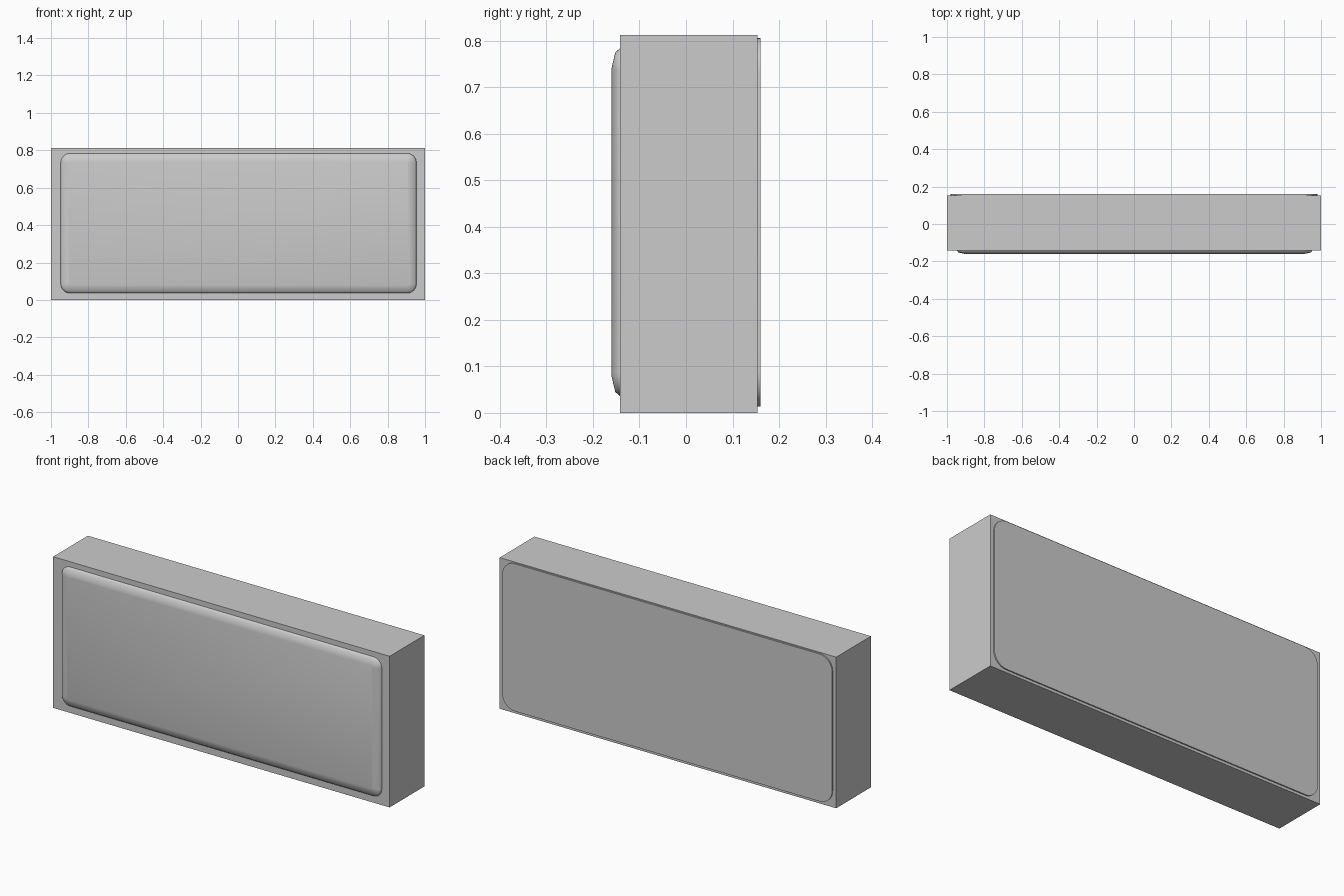
import bpy, bmesh, math

if "Cube" in bpy.data.objects:
    bpy.data.objects.remove(bpy.data.objects["Cube"])


def rounded_rect(x0, x1, z0, z1, r, y, seg=8):
    pts = []
    corners = [(x1 - r, z1 - r), (x0 + r, z1 - r), (x0 + r, z0 + r), (x1 - r, z0 + r)]
    for i, (cx, cz) in enumerate(corners):
        for k in range(seg + 1):
            a = math.pi / 2 * (i + k / seg)
            pts.append((cx + r * math.cos(a), y, cz + r * math.sin(a)))
    return pts


def panel(name, bounds, radius, profile, smooth_angle):
    """Loft rounded rectangles; profile is a list of (inset, y)."""
    x0, x1, z0, z1 = bounds
    bm = bmesh.new()
    rings = [[bm.verts.new(p) for p in rounded_rect(x0 + d, x1 - d, z0 + d, z1 - d,
                                                    max(radius - d, 0.006), y)]
             for d, y in profile]
    for a, b in zip(rings, rings[1:]):
        for i in range(len(a)):
            j = (i + 1) % len(a)
            bm.faces.new((a[i], a[j], b[j], b[i]))
    bm.faces.new(rings[0])
    bm.faces.new(rings[-1])
    bmesh.ops.recalc_face_normals(bm, faces=bm.faces)
    mesh = bpy.data.meshes.new(name)
    bm.to_mesh(mesh)
    bm.free()
    ob = bpy.data.objects.new(name, mesh)
    bpy.context.collection.objects.link(ob)
    bpy.ops.object.select_all(action='DESELECT')
    ob.select_set(True)
    bpy.context.view_layer.objects.active = ob
    bpy.ops.object.shade_smooth_by_angle(angle=math.radians(smooth_angle))
    return ob


# Main box body
bpy.ops.mesh.primitive_cube_add(size=1, location=(0, 0.006, 0.406))
body = bpy.context.object
body.name = "body"
body.scale = (2, 0.295, 0.812)
bpy.ops.object.transform_apply(location=True, scale=True)

# Cushioned front panel with a softened edge
panel("front_panel", (-0.948, 0.954, 0.036, 0.784), 0.05,
      [(0, -0.13), (0, -0.1415), (0.009, -0.152), (0.043, -0.16)], 60)

# Thin flat back plate
panel("back_plate", (-0.98, 0.98, 0.014, 0.806), 0.075,
      [(0, 0.14), (0, 0.16)], 30)
